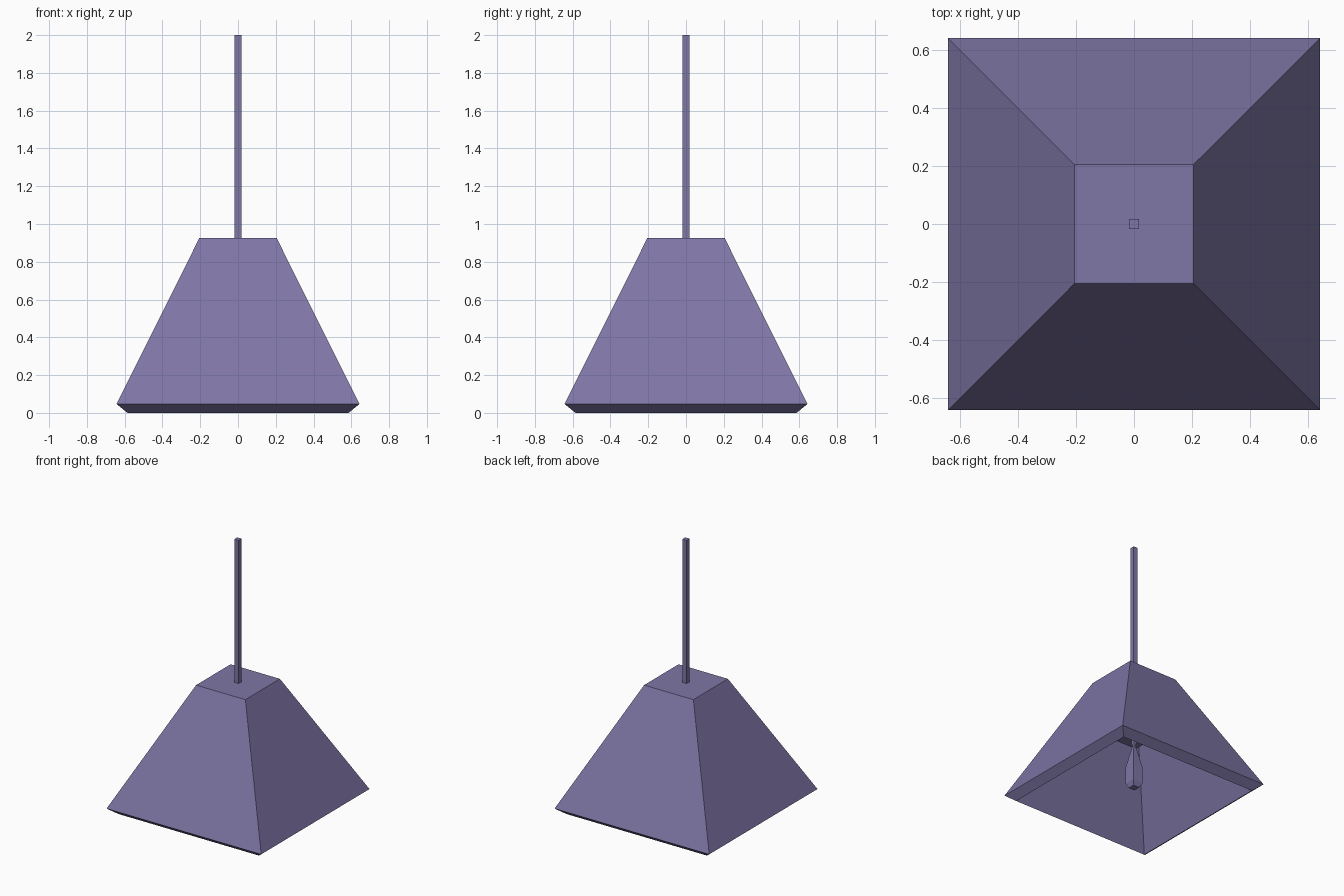
import bpy, bmesh

if "Cube" in bpy.data.objects:
    bpy.data.objects.remove(bpy.data.objects["Cube"])


def square_loft(name, profile, cap_start=True, cap_end=True, closed=False):
    """Loft square rings given as (half width, height)."""
    bm = bmesh.new()
    rings = [[bm.verts.new((sx * h, sy * h, z))
              for sx, sy in ((-1, -1), (1, -1), (1, 1), (-1, 1))]
             for h, z in profile]
    pairs = list(zip(rings, rings[1:]))
    for a, b in pairs:
        for i in range(4):
            j = (i + 1) % 4
            bm.faces.new((a[i], a[j], b[j], b[i]))
    if cap_start:
        bm.faces.new(rings[0][::-1])
    if cap_end:
        bm.faces.new(rings[-1])
    bmesh.ops.recalc_face_normals(bm, faces=bm.faces)
    mesh = bpy.data.meshes.new(name)
    bm.to_mesh(mesh)
    bm.free()
    obj = bpy.data.objects.new(name, mesh)
    bpy.context.collection.objects.link(obj)
    mat = bpy.data.materials.get("lamp_violet")
    if mat is None:
        mat = bpy.data.materials.new("lamp_violet")
        mat.diffuse_color = (0.21, 0.18, 0.38, 1)
        mat.use_nodes = True
        mat.node_tree.nodes["Principled BSDF"].inputs["Base Color"].default_value = mat.diffuse_color
    mesh.materials.append(mat)
    return obj


# Hollow shade: outer top, outer wall, bevelled rim, inner wall, inner ceiling
square_loft("shade", [(0.205, 0.925), (0.643, 0.047), (0.585, 0.0), (0.165, 0.845)])

# Hanging rod
square_loft("hanging_rod", [(0.018, 0.925), (0.018, 2.0)])

# Socket block under the ceiling
square_loft("socket", [(0.10, 0.46), (0.10, 0.845)])

# Faceted bulb with a thin neck
square_loft("bulb", [(0.026, 0.065), (0.042, 0.10), (0.042, 0.23), (0.02, 0.34),
                     (0.008, 0.40), (0.016, 0.46)])
